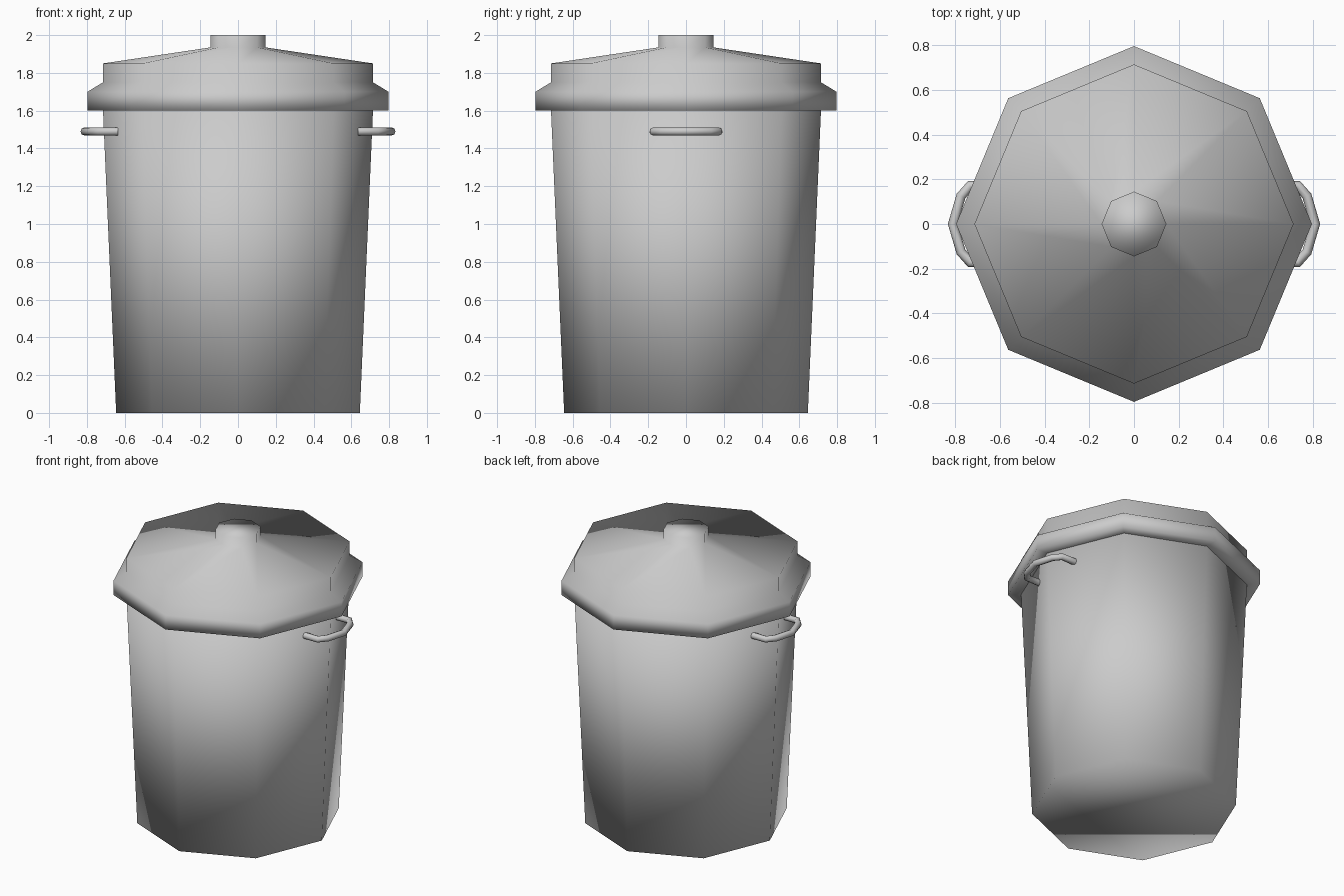
import bpy
import bmesh
from math import cos, sin, tau

cube = bpy.data.objects.get("Cube")
if cube:
    bpy.data.objects.remove(cube, do_unlink=True)

SIDES = 8

# Single grey material
grey = bpy.data.materials.new("bin grey")
grey.use_nodes = True
colour = (0.6, 0.6, 0.6, 1)
grey.diffuse_color = colour
grey.node_tree.nodes["Principled BSDF"].inputs["Base Color"].default_value = colour


def lathe(name, profile):
    """Turn a (radius, height) profile into a closed, smooth, eight-sided solid."""
    bm = bmesh.new()
    rings = [[bm.verts.new((r * cos(tau * i / SIDES), r * sin(tau * i / SIDES), z))
              for i in range(SIDES)] for r, z in profile]
    for low, high in zip(rings, rings[1:]):
        for i in range(SIDES):
            j = (i + 1) % SIDES
            bm.faces.new((low[i], low[j], high[j], high[i]))
    bm.faces.new(rings[0][::-1])
    bm.faces.new(rings[-1])
    for face in bm.faces:
        face.smooth = True
    mesh = bpy.data.meshes.new(name)
    bm.to_mesh(mesh)
    bm.free()
    mesh.materials.append(grey)
    obj = bpy.data.objects.new(name, mesh)
    bpy.context.collection.objects.link(obj)
    return obj


def handle(name, side):
    """Sweep a round bar along a bent path on one side of the bin."""
    half = [(0.635, 0.172), (0.735, 0.172), (0.775, 0.125)]
    path = half + [(0.812, 0)] + [(x, -y) for x, y in reversed(half)]
    curve = bpy.data.curves.new(name, "CURVE")
    curve.dimensions = "3D"
    curve.bevel_depth = 0.022
    curve.bevel_resolution = 2
    curve.use_fill_caps = True
    spline = curve.splines.new("POLY")
    spline.points.add(len(path) - 1)
    for point, (x, y) in zip(spline.points, path):
        point.co = (side * x, y, 1.49, 1)
    curve.materials.append(grey)
    obj = bpy.data.objects.new(name, curve)
    bpy.context.collection.objects.link(obj)
    bpy.ops.object.select_all(action="DESELECT")
    obj.select_set(True)
    bpy.context.view_layer.objects.active = obj
    bpy.ops.object.convert(target="MESH")
    bpy.ops.object.shade_smooth()


# Tapered body
lathe("bin_body", [(0.645, 0), (0.715, 1.61)])

# Lid with flared rim, shallow cone and knob
lathe("lid", [(0.7, 1.6), (0.797, 1.6), (0.797, 1.7), (0.715, 1.75),
              (0.715, 1.85), (0.145, 1.935), (0.145, 2)])

# Side handles
handle("left_handle", 1)
handle("right_handle", -1)
